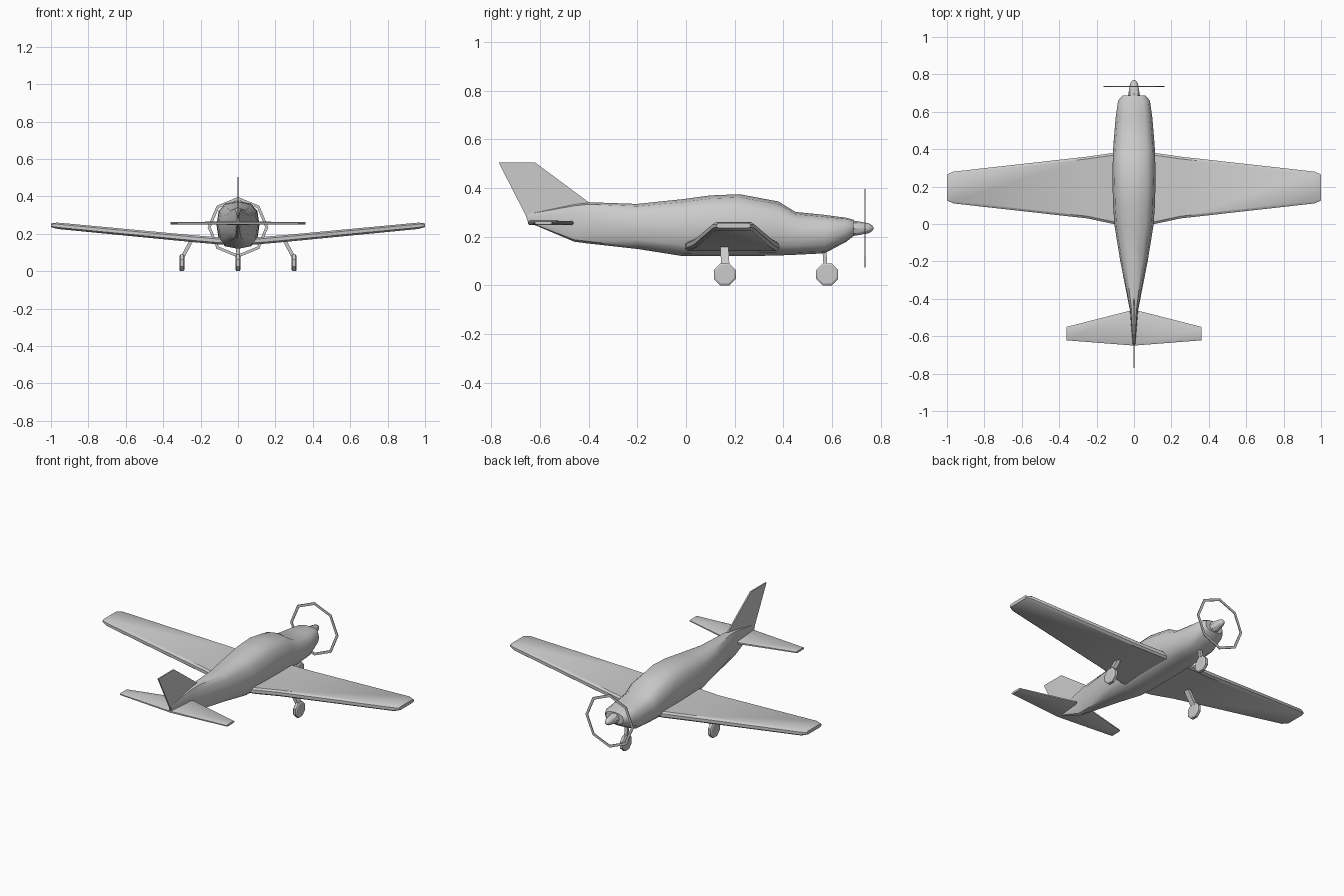
import bpy, bmesh
from math import sin, cos, pi, radians, copysign

if "Cube" in bpy.data.objects:
    bpy.data.objects.remove(bpy.data.objects["Cube"])


def loft(name, rings, angle=35, closed=False):
    """Skin a list of equal-length point rings; cap the ends unless closed."""
    bm = bmesh.new()
    vs = [[bm.verts.new(p) for p in r] for r in rings]
    n = len(rings[0])
    pairs = list(zip(vs, vs[1:])) + ([(vs[-1], vs[0])] if closed else [])
    for a, b in pairs:
        for i in range(n):
            j = (i + 1) % n
            bm.faces.new((a[i], a[j], b[j], b[i]))
    if not closed:
        bm.faces.new(vs[0])
        bm.faces.new(vs[-1])
    bmesh.ops.recalc_face_normals(bm, faces=bm.faces)
    me = bpy.data.meshes.new(name)
    bm.to_mesh(me)
    bm.free()
    for p in me.polygons:
        p.use_smooth = True
    me.set_sharp_from_angle(angle=radians(angle))
    ob = bpy.data.objects.new(name, me)
    bpy.context.collection.objects.link(ob)
    return ob


def body_ring(y, zb, zt, w, n=12, e=0.75):
    """Rounded-box cross-section of the fuselage."""
    zc, h = (zb + zt) / 2, (zt - zb) / 2
    f = lambda v: copysign(abs(v) ** e, v) if abs(v) > 1e-6 else 0
    return [(w * f(cos(2 * pi * i / n)), y, zc + h * f(sin(2 * pi * i / n)))
            for i in range(n)]


def slab_ring(x, le, te, z, t, b):
    """Flat section with bevelled leading and trailing edges."""
    h, q = t / 2, t / 4
    return [(x, te, z - q), (x, te, z + q), (x, te + b, z + h), (x, le - b, z + h),
            (x, le, z + q), (x, le, z - q), (x, le - b, z - h), (x, te + b, z - h)]


def span(stations, b):
    """Mirror half-span stations into a full tip-to-tip list of rings."""
    full = [(-s[0], *s[1:]) for s in stations[:0:-1]] + stations
    return [slab_ring(*s, b) for s in full]


# Fuselage: y, bottom, top, half width
sections = [(-0.65, 0.26, 0.295, 0.006), (-0.46, 0.18, 0.335, 0.022),
            (-0.40, 0.172, 0.342, 0.034), (-0.20, 0.15, 0.335, 0.073),
            (-0.01, 0.12, 0.355, 0.104), (0.10, 0.12, 0.37, 0.112),
            (0.22, 0.12, 0.375, 0.115), (0.38, 0.123, 0.345, 0.113),
            (0.45, 0.126, 0.302, 0.108), (0.57, 0.132, 0.29, 0.098),
            (0.66, 0.18, 0.278, 0.085), (0.688, 0.203, 0.27, 0.06)]
loft("fuselage", [body_ring(*s) for s in sections], 40)

# Wing with dihedral: x, leading y, trailing y, z, thickness
loft("wing", span([(0, 0.39, -0.01, 0.157, 0.038), (0.11, 0.38, 0.0, 0.163, 0.038),
                   (0.25, 0.36, 0.03, 0.175, 0.037), (0.965, 0.28, 0.11, 0.243, 0.034),
                   (1.0, 0.265, 0.125, 0.246, 0.02)], 0.012))

# Horizontal tail
loft("tailplane", span([(0, -0.458, -0.65, 0.257, 0.018),
                        (0.36, -0.55, -0.622, 0.257, 0.012)], 0.008))

# Vertical fin
fin = [(-0.77, 0.505), (-0.62, 0.505), (-0.40, 0.342), (-0.45, 0.26), (-0.65, 0.26), (-0.66, 0.29)]
loft("fin", [[(x, y, z) for y, z in fin] for x in (-0.004, 0.004)])

# Spinner
circle = lambda r, n=8: [(r * cos(2 * pi * i / n), r * sin(2 * pi * i / n)) for i in range(n)]
loft("spinner", [[(a, y, 0.235 + c) for a, c in circle(r)]
                 for y, r in ((0.68, 0.033), (0.75, 0.021), (0.765, 0.012), (0.77, 0.004))], 40)

# Octagonal propeller ring
loft("propeller_ring", [[(r * cos(k * pi / 4), 0.735 + d, 0.235 + r * sin(k * pi / 4))
                         for r, d in ((0.162, -0.002), (0.162, 0.002), (0.146, 0.002), (0.146, -0.002))]
                        for k in range(8)], 20, closed=True)


def wheel(name, x, y):
    """Eight-sided wheel resting on the ground."""
    rings = []
    for dx, a in ((-0.013, 0.038), (-0.008, 0.045), (0.008, 0.045), (0.013, 0.038)):
        r = a / cos(pi / 8)
        rings.append([(x + dx, y + r * cos((k + 0.5) * pi / 4), 0.045 + r * sin((k + 0.5) * pi / 4))
                      for k in range(8)])
    loft(name, rings, 30)


def leg(name, top, bottom, hx, hy):
    """Straight rectangular strut between two points."""
    loft(name, [[(p[0] + a * hx, p[1] + b * hy, p[2])
                 for a, b in ((-1, -1), (1, -1), (1, 1), (-1, 1))] for p in (top, bottom)])


# Landing gear
for side, s in (("left", -1), ("right", 1)):
    wheel(side + "_wheel", s * 0.30, 0.16)
    leg(side + "_leg", (s * 0.245, 0.157, 0.172), (s * 0.297, 0.162, 0.075), 0.011, 0.017)
wheel("nose_wheel", 0, 0.58)
leg("nose_leg", (0, 0.568, 0.16), (0, 0.574, 0.07), 0.010, 0.008)
